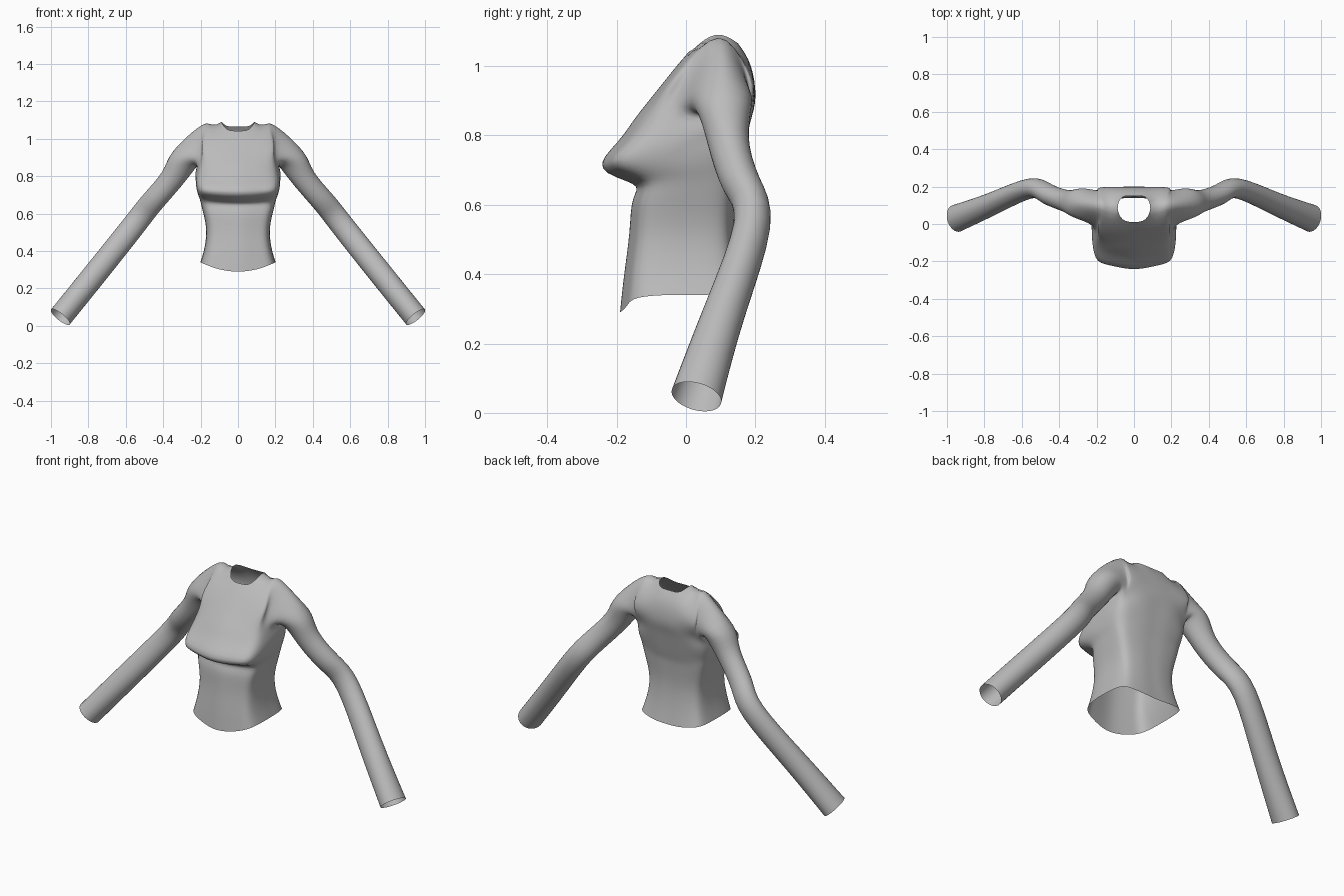
import bpy, bmesh
from mathutils import Vector

if "Cube" in bpy.data.objects:
    bpy.data.objects.remove(bpy.data.objects["Cube"])

# Half cross-section of the torso, front centre -> side -> back centre
U = [0, .33, .65, .92, 1, 1, .97, .85, .6, .3, 0]          # share of half width
V = [0, .02, .06, .15, .4, .58, .80, .93, .98, 1, 1]       # share of depth
# z, rise toward the side, half width, front y, back y
ROWS = [(.29, .05, .20, -.19, .17), (.40, .02, .178, -.178, .15),
        (.52, 0, .17, -.163, .138), (.615, 0, .188, -.153, .142),
        (.66, .015, .203, -.153, .147), (.705, .015, .218, -.24, .157),
        (.78, 0, .225, -.198, .172), (.845, 0, .21, -.15, .187)]
# Upper panels: centre (y, z) and armhole edge point, from armpit to shoulder
FRONT = [((-.095, .915), (.205, -.02, .91)), ((-.035, .99), (.205, .025, .99))]
BACK = [((.2, .91), (.2, .18, .91)), ((.187, 1.0), (.207, .163, .99))]
ARMPIT = {4: (.215, -.03, .85), 5: (.225, .07, .83), 6: (.205, .15, .84)}
SEAM = [(.087, .085, 1.09), (.15, .092, 1.08), (.215, .1, 1.06)]
NECK_FRONT = [(0, .01, 1.043), (.06, .025, 1.052)]
NECK_BACK = [(0, .15, 1.065), (.062, .143, 1.07)]
# Sleeve rings: centre, radius across, radius front to back
SLEEVE = [((.285, .108, .89), .075, .083), ((.355, .122, .785), .064, .06),
          ((.46, .16, .66), .062, .055), ((.555, .19, .54), .063, .053),
          ((.75, .112, .295), .064, .06), ((.95, .03, .047), .064, .074)]

bm = bmesh.new()


def verts(points):
    return [bm.verts.new(p) for p in points]


def skin(a, b, closed=False):
    """Quads between two matching rows of vertices."""
    n = len(a)
    for i in range(n if closed else n - 1):
        j = (i + 1) % n
        bm.faces.new((a[i], a[j], b[j], b[i]))


# Torso from hem to armpit
rows = []
for r, (z, rise, w, yf, yb) in enumerate(ROWS):
    pts = [(u * w, yf + v * (yb - yf), z + rise * (u * u if v < .6 else .5 + .5 * u * u))
           for u, v in zip(U, V)]
    if r == len(ROWS) - 1:
        pts = [ARMPIT.get(i, p) for i, p in enumerate(pts)]
    rows.append(verts(pts))
for a, b in zip(rows, rows[1:]):
    skin(a, b)
base = rows[-1]


# Chest and upper back panels meeting at the shoulder seam
def panel(levels, blend):
    out = []
    for (cy, cz), (x, y, z) in levels:
        out.append(verts([(u * x, cy + f * (y - cy), cz + u * (z - cz))
                          for u, f in zip(U[:5], blend)]))
    return out


seam = verts(SEAM)
front = [base[:5]] + panel(FRONT, [0, .05, .16, .4, 1]) + [verts(NECK_FRONT) + seam]
back = [base[:5:-1]] + panel(BACK, [0, .05, .2, .5, 1]) + [verts(NECK_BACK) + seam]
for a, b in zip(front, front[1:]):
    skin(a, b)
for a, b in zip(back, back[1:]):
    skin(b, a)

# Sleeve growing out of the armhole
ring = [base[5]] + [f[4] for f in front] + [b[4] for b in back[2::-1]]
centres = [Vector(s[0]) for s in SLEEVE]
for i, (c, rn, rf) in enumerate(SLEEVE):
    c = Vector(c)
    lo, hi = centres[max(i - 1, 0)], centres[min(i + 1, len(centres) - 1)]
    d = (hi - lo).normalized()
    up = d.cross(Vector((0, 1, 0))).normalized()
    fwd = d.cross(up)
    h = .7071
    dirs = [(-1, 0), (-h, h), (0, 1), (h, h), (1, 0), (h, -h), (0, -1), (-h, -h)]
    new = verts([c + up * (a * rn) + fwd * (b * rf) for a, b in dirs])
    skin(ring, new, True)
    ring = new

bmesh.ops.recalc_face_normals(bm, faces=bm.faces)
# Outward check on the front centre of the chest
bm.faces.ensure_lookup_table()
if bm.faces[0].normal.y > 0:
    bmesh.ops.reverse_faces(bm, faces=bm.faces)
mesh = bpy.data.meshes.new("shirt")
bm.to_mesh(mesh)
bm.free()
shirt = bpy.data.objects.new("shirt", mesh)
bpy.context.collection.objects.link(shirt)

mirror = shirt.modifiers.new("mirror", 'MIRROR')
mirror.use_clip = True
mirror.merge_threshold = .001
sub = shirt.modifiers.new("smooth", 'SUBSURF')
sub.levels = sub.render_levels = 2

# Push the cage outward until the smooth cloth passes through the set points
goal = [v.co.copy() for v in mesh.vertices]
for _ in range(8):
    deps = bpy.context.evaluated_depsgraph_get()
    deps.update()
    done = shirt.evaluated_get(deps).data
    shift = [g - done.vertices[i].co for i, g in enumerate(goal)]
    for v, s, g in zip(mesh.vertices, shift, goal):
        v.co += s * .9
        if abs(g.x) < 1e-5:
            v.co.x = 0
    mesh.update()
    shirt.update_tag()

grey = bpy.data.materials.new("grey cloth")
grey.diffuse_color = (.5, .5, .5, 1)
grey.use_nodes = True
grey.node_tree.nodes["Principled BSDF"].inputs["Base Color"].default_value = grey.diffuse_color
mesh.materials.append(grey)
for p in mesh.polygons:
    p.use_smooth = True
